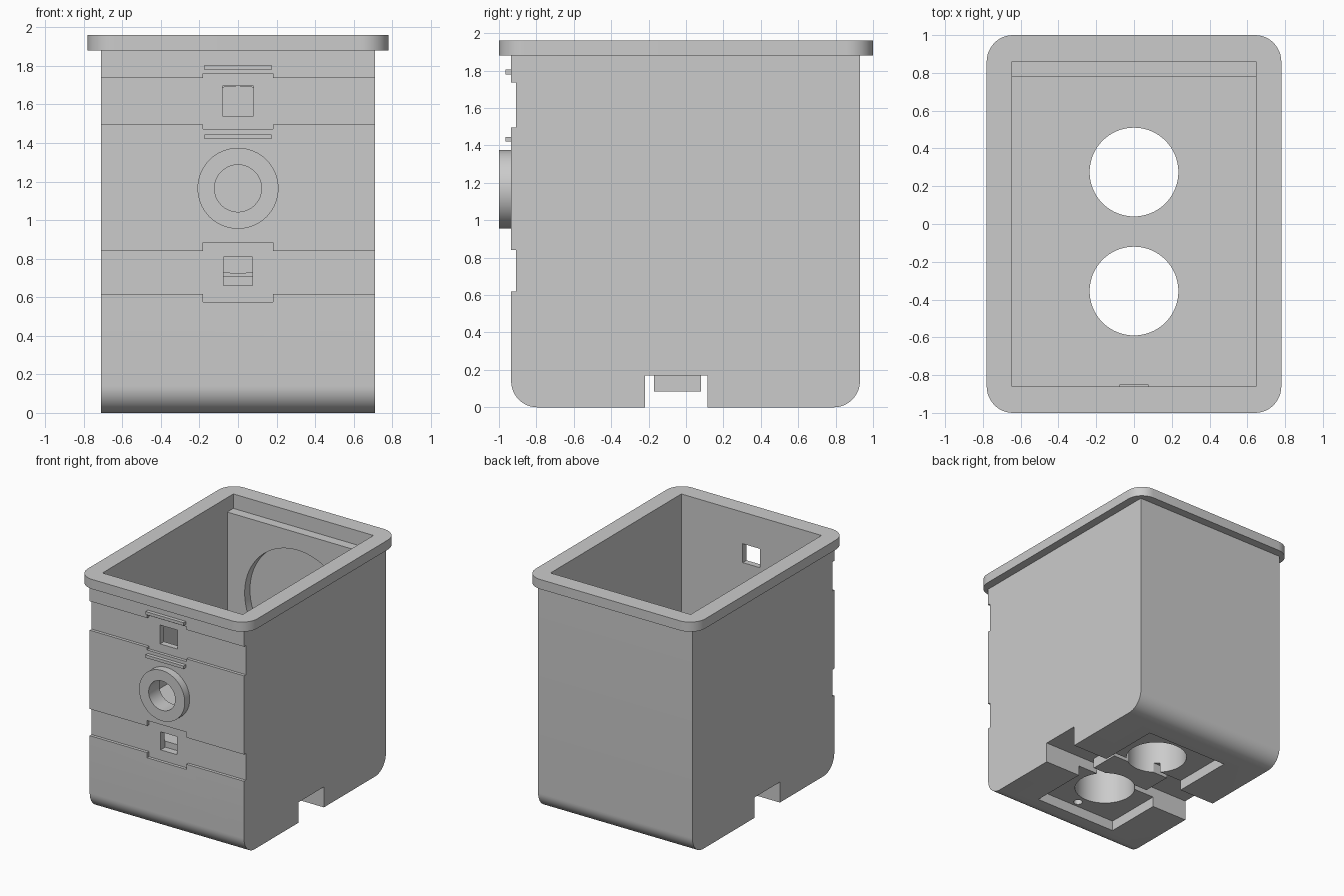
import bpy
import bmesh
from math import cos, sin, pi, radians

start = bpy.data.objects.get("Cube")
if start:
    bpy.data.objects.remove(start, do_unlink=True)

grey = bpy.data.materials.new("plain grey")
grey.use_nodes = True
grey.diffuse_color = (0.6, 0.6, 0.6, 1)
grey.node_tree.nodes["Principled BSDF"].inputs["Base Color"].default_value = (0.6, 0.6, 0.6, 1)


def prism(name, axis, points, low, high):
    """Extrude a 2D outline along one axis."""
    place = {"x": lambda a, b, t: (t, a, b),
             "y": lambda a, b, t: (a, t, b),
             "z": lambda a, b, t: (a, b, t)}[axis]
    bm = bmesh.new()
    ends = [[bm.verts.new(place(a, b, t)) for a, b in points] for t in (low, high)]
    bm.faces.new(ends[0])
    bm.faces.new(ends[1])
    n = len(points)
    for i in range(n):
        j = (i + 1) % n
        bm.faces.new((ends[0][i], ends[0][j], ends[1][j], ends[1][i]))
    bmesh.ops.recalc_face_normals(bm, faces=bm.faces)
    mesh = bpy.data.meshes.new(name)
    bm.to_mesh(mesh)
    bm.free()
    mesh.materials.append(grey)
    obj = bpy.data.objects.new(name, mesh)
    bpy.context.collection.objects.link(obj)
    return obj


def rect(a0, a1, b0, b1):
    return [(a0, b0), (a1, b0), (a1, b1), (a0, b1)]


def circle(a, b, r, n=64):
    return [(a + r * cos(2 * pi * i / n), b + r * sin(2 * pi * i / n)) for i in range(n)]


def arc(a, b, r, first, steps=12):
    """Quarter arc starting at an angle in degrees."""
    return [(a + r * cos(radians(first + 90 * i / steps)),
             b + r * sin(radians(first + 90 * i / steps))) for i in range(steps + 1)]


def band(z0, z1, c0, c1, w=0.182):
    """Full-width band outline that grows taller in the middle."""
    return [(-1, z0), (-w, z0), (-w, c0), (w, c0), (w, z0), (1, z0),
            (1, z1), (w, z1), (w, c1), (-w, c1), (-w, z1), (-1, z1)]


def cut(obj, cutters):
    bpy.context.view_layer.objects.active = obj
    for c in cutters:
        c.hide_render = True
        mod = obj.modifiers.new("cut", "BOOLEAN")
        mod.operation = "DIFFERENCE"
        mod.solver = "EXACT"
        mod.object = c
        bpy.ops.object.modifier_apply(modifier=mod.name)


FRONT, BACK, R = -0.935, 0.93, 0.14
RING_Z = 1.165

# Main parts
body = prism("body", "x",
             arc(FRONT + R, R, R, 180) + arc(BACK - R, R, R, 270)
             + [(BACK, 1.88), (FRONT, 1.88)], -0.71, 0.71)
rim = prism("rim", "z",
            arc(0.64, 0.86, R, 0) + arc(-0.64, 0.86, R, 90)
            + arc(-0.64, -0.86, R, 180) + arc(0.64, -0.86, R, 270), 1.88, 1.96)
bridge = prism("base_bridge", "z", rect(-0.27, 0.27, -0.17, 0.08), 0.085, 0.17)
ring = prism("front_ring", "y", circle(0, RING_Z, 0.21), -1.0, FRONT)
bars = [prism(name, "y", rect(-0.175, 0.175, z, z + 0.025), -0.965, FRONT)
        for name, z in (("upper_bar", 1.78), ("lower_bar", 1.42))]

# Cavity with a ledge on the back wall
cavity = prism("cavity_cutter", "x",
               [(-0.86, 0.71), (0.78, 0.71), (0.78, 1.84),
                (0.86, 1.84), (0.86, 2.2), (-0.86, 2.2)], -0.645, 0.645)
dish = prism("back_dish_cutter", "y", circle(0, 1.21, 0.485, 96), 0.6, 0.85)

# Front bands, windows and ring bore
bore = prism("bore_cutter", "y", circle(0, RING_Z, 0.122), -1.2, -0.8)
front_cuts = [
    prism("lower_band_cutter", "y", band(0.618, 0.84, 0.575, 0.885), -1.2, -0.91),
    prism("upper_band_cutter", "y", band(1.495, 1.737, 1.472, 1.762), -1.2, -0.91),
    prism("lower_window_cutter", "y", rect(-0.075, 0.075, 0.66, 0.81), -1.2, -0.85),
    prism("upper_window_cutter", "y", rect(-0.08, 0.08, 1.54, 1.697), -1.2, -0.85)]

# Underside: shallow pocket, cross channel, two shafts and a pin hole
shafts = [prism("shaft_cutter", "z", circle(0, y, 0.235), -0.2, 1.0)
          for y in (0.275, -0.355)]
base_cuts = [
    prism("pocket_cutter", "z", rect(-0.38, 0.38, -0.715, 0.645), -0.2, 0.085),
    prism("channel_cutter", "x", rect(-0.22, 0.115, -0.2, 0.17), -1, 1),
    prism("pin_hole_cutter", "z", circle(0.02, -0.66, 0.035, 24), -0.2, 0.2)]

cut(body, [cavity, dish, bore] + front_cuts + base_cuts + shafts)
cut(rim, [cavity])
cut(ring, [bore])
cut(bridge, shafts)

for c in [cavity, dish, bore] + front_cuts + base_cuts + shafts:
    bpy.data.objects.remove(c, do_unlink=True)

# Smooth the curved walls, keep edges sharp
bpy.ops.object.select_all(action="DESELECT")
for obj in [body, rim, ring, bridge] + bars:
    obj.select_set(True)
bpy.context.view_layer.objects.active = body
bpy.ops.object.shade_smooth_by_angle(angle=radians(30))
